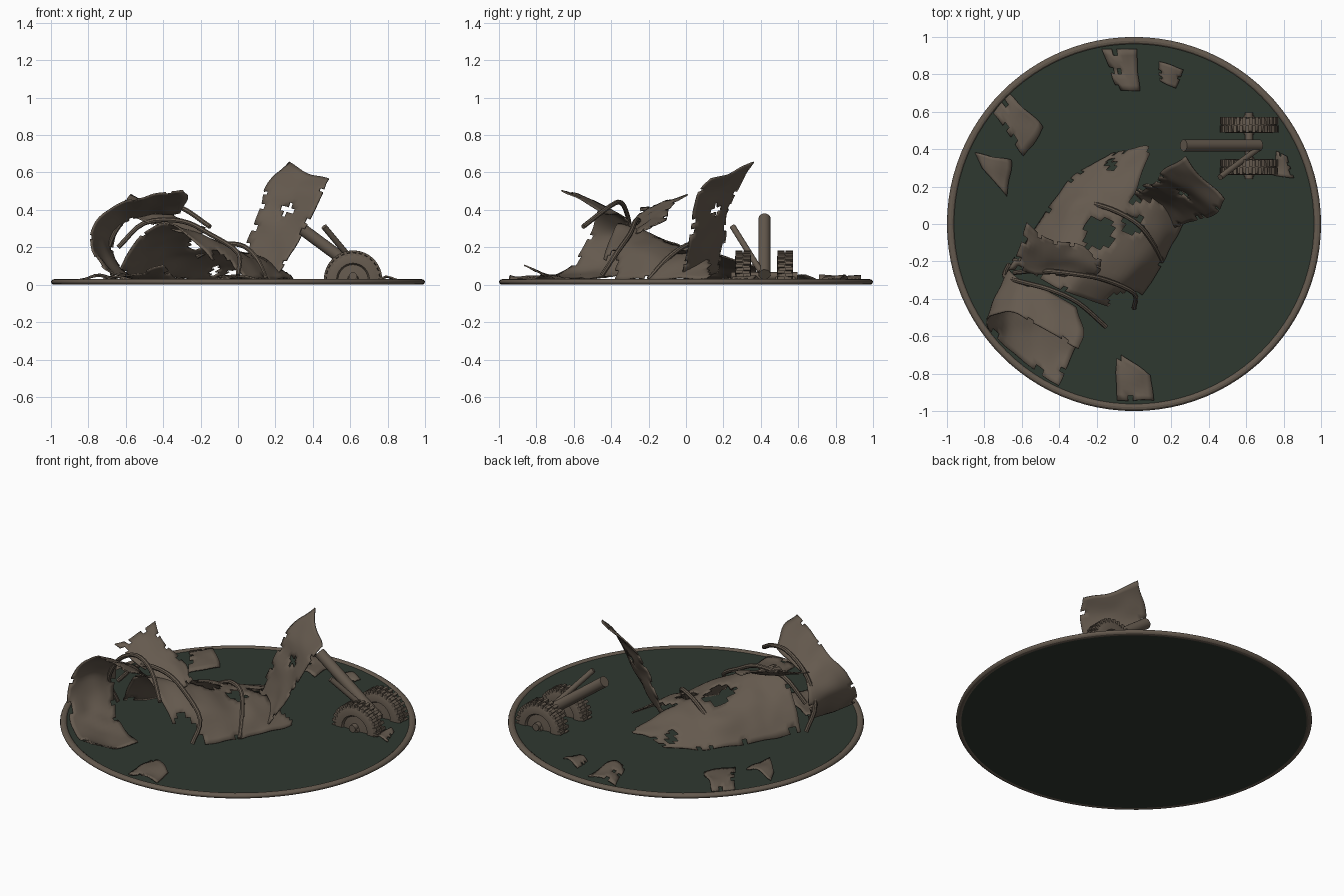
import bpy, bmesh, math, random
from mathutils import Vector, Matrix, noise

cube = bpy.data.objects.get("Cube")
if cube:
    bpy.data.objects.remove(cube, do_unlink=True)
random.seed(4)


def material(name, rgb):
    m = bpy.data.materials.new(name)
    m.use_nodes = True
    m.diffuse_color = (*rgb, 1)
    b = m.node_tree.nodes["Principled BSDF"]
    b.inputs["Base Color"].default_value = (*rgb, 1)
    b.inputs["Roughness"].default_value = 0.9
    return m


BROWN = material("weathered brown", (0.13, 0.102, 0.077))
GREEN = material("dark green", (0.028, 0.04, 0.03))


def finish(name, bm, mat, angle=40):
    mesh = bpy.data.meshes.new(name)
    bm.to_mesh(mesh)
    bm.free()
    ob = bpy.data.objects.new(name, mesh)
    bpy.context.collection.objects.link(ob)
    mesh.materials.append(mat)
    bpy.ops.object.select_all(action="DESELECT")
    ob.select_set(True)
    bpy.context.view_layer.objects.active = ob
    bpy.ops.object.shade_smooth_by_angle(angle=math.radians(angle))
    return ob


def smooth_path(pts, n):
    """Resample points along a Catmull-Rom curve."""
    p = [Vector(q) for q in pts]
    p = [2 * p[0] - p[1]] + p + [2 * p[-1] - p[-2]]
    out = []
    for i in range(n + 1):
        t = i / n * (len(p) - 3)
        k = min(int(t), len(p) - 4)
        t -= k
        a, b, c, d = p[k:k + 4]
        out.append((2 * b + (c - a) * t + (2 * a - 5 * b + 4 * c - d) * t ** 2
                    + (3 * b - a - 3 * c + d) * t ** 3) / 2)
    return out


def sheet(name, rows, nu, nv, gone=lambda c: False, tear=0.15, dent=0.012):
    """Torn metal skin lofted through rows of points."""
    cols = [smooth_path(r, nv) for r in rows]
    grid = list(zip(*[smooth_path(c, nu) for c in zip(*cols)]))
    bm = bmesh.new()
    vs = [[bm.verts.new(p + dent * noise.noise_vector(p * 9)) for p in r] for r in grid]
    doomed = []
    for i in range(nu):
        for j in range(nv):
            f = bm.faces.new((vs[i][j], vs[i][j + 1], vs[i + 1][j + 1], vs[i + 1][j]))
            edge = i in (0, nu - 1) or j in (0, nv - 1)
            if gone(f.calc_center_median()) or (edge and random.random() < tear):
                doomed.append(f)
    bmesh.ops.delete(bm, geom=doomed, context="FACES")
    for v in bm.verts:
        v.co.z = max(v.co.z, 0.024)
    ob = finish(name, bm, BROWN, 60)
    mod = ob.modifiers.new("thickness", "SOLIDIFY")
    mod.thickness = 0.008
    mod.offset = 0
    return ob


def tube(name, pts, radius, n=20, sides=8):
    """Bent or straight tube along a path."""
    path = smooth_path(pts, n)
    bm = bmesh.new()
    rings = []
    for i, p in enumerate(path):
        way = path[min(i + 1, n)] - path[max(i - 1, 0)]
        side = way.cross(Vector((0.3, 0.9, 0.1))).normalized()
        up = side.cross(way).normalized()
        rings.append([bm.verts.new(p + radius * (side * math.cos(a) + up * math.sin(a)))
                      for a in [math.tau * k / sides for k in range(sides)]])
    for a, b in zip(rings, rings[1:]):
        for k in range(sides):
            m = (k + 1) % sides
            bm.faces.new((a[k], a[m], b[m], b[k]))
    bm.faces.new(rings[0])
    bm.faces.new(rings[-1])
    bmesh.ops.recalc_face_normals(bm, faces=bm.faces)
    return finish(name, bm, BROWN)


# Round base and its rim
bm = bmesh.new()
bmesh.ops.create_cone(bm, cap_ends=True, segments=96, radius1=0.975, radius2=0.975,
                      depth=0.02, matrix=Matrix.Translation((0, 0, 0.012)))
finish("base_disc", bm, GREEN)
bpy.ops.mesh.primitive_torus_add(major_segments=96, minor_segments=12,
                                 major_radius=0.98, minor_radius=0.02, location=(0, 0, 0.015))
rim = bpy.context.object
rim.name = "base_rim"
rim.scale.z = 0.75
rim.data.materials.append(BROWN)
bpy.ops.object.shade_smooth_by_angle()


# Collapsed hull: an arch sinking toward the back
def hull_gone(c):
    window = abs(c.x + 0.19) < 0.075 and abs(c.y + 0.05) < 0.075
    small = abs(c.x + 0.01) < 0.05 and abs(c.y - 0.0) < 0.045
    pit = (c.xy - Vector((-0.12, 0.32))).length < 0.025
    torn_back = c.x > 0.03 + 0.4 * (c.y - 0.25) and c.y > 0.12
    torn_front = c.x > -0.13 and c.y < -0.37
    return window or small or pit or torn_back or torn_front


sheet("hull_arch", [
    [(-.12, .38, .03), (0, .4, .08), (.1, .41, .08), (.24, .28, .08), (.31, .14, .03)],
    [(-.3, .27, .03), (-.17, .22, .12), (0, .16, .16), (.14, .07, .14), (.26, .0, .03)],
    [(-.42, .13, .03), (-.3, .08, .16), (-.12, -.01, .2), (.06, -.1, .15), (.19, -.14, .03)],
    [(-.55, -.06, .03), (-.42, -.13, .2), (-.25, -.2, .27), (-.06, -.28, .2), (.06, -.36, .03)],
    [(-.65, -.2, .05), (-.52, -.28, .26), (-.37, -.36, .32), (-.2, -.42, .2), (-.08, -.48, .03)],
], 32, 28, hull_gone)

# Open nose section, curling from floor to roof
sheet("nose_shell", [
    [(-.41, -.87, .11), (-.55, -.77, .05), (-.72, -.62, .09), (-.79, -.52, .27),
     (-.68, -.47, .41), (-.5, -.55, .47), (-.29, -.67, .51)],
    [(-.34, -.73, .04), (-.5, -.62, .03), (-.67, -.47, .08), (-.74, -.4, .25),
     (-.64, -.39, .38), (-.48, -.46, .43), (-.27, -.58, .46)],
    [(-.28, -.58, .03), (-.44, -.49, .03), (-.61, -.34, .07), (-.67, -.25, .2),
     (-.6, -.3, .33), (-.46, -.36, .37), (-.3, -.45, .38)],
], 12, 40, tear=0.08)

# Skin peeled up from the hull
sheet("peeled_flap", [
    [(-.57, 0, .48), (-.61, -.12, .44), (-.67, -.24, .4)],
    [(-.45, -.08, .42), (-.45, -.18, .38), (-.47, -.27, .34)],
    [(-.32, -.1, .36), (-.32, -.2, .33), (-.33, -.28, .28)],
    [(-.17, -.19, .3), (-.18, -.25, .28), (-.22, -.29, .26)],
], 18, 12, dent=0.02)

# Tall upright panel with a square window
sheet("upright_panel", [
    [(0, .17, .07), (.1, .06, .03), (.2, -.02, .04)],
    [(.04, .2, .2), (.17, .11, .17), (.27, 0, .15)],
    [(.11, .22, .38), (.25, .15, .36), (.37, .03, .32)],
    [(.15, .28, .52), (.3, .19, .51), (.44, .06, .47)],
    [(.28, .36, .65), (.36, .25, .6), (.49, .13, .56)],
], 24, 14, lambda c: abs(c.x - 0.265) < 0.032 and abs(c.z - 0.4) < 0.027, tear=0.2)

# Bent frame ribs
ribs = {
    "front_rib": [(-.67, -.22, .05), (-.69, -.28, .2), (-.6, -.31, .36),
                  (-.45, -.35, .44), (-.3, -.42, .41), (-.15, -.55, .31)],
    "middle_rib": [(-.64, -.26, .2), (-.5, -.25, .33), (-.3, -.27, .34),
                   (-.15, -.3, .27), (0, -.37, .17), (0, -.45, .05)],
    "rear_rib": [(-.22, .11, .15), (-.1, .07, .21), (.02, 0, .21), (.1, -.1, .14), (.15, -.2, .03)],
}
for name, pts in ribs.items():
    tube(name, pts, 0.013)


# Half-buried wheels with tread blocks
def wheel(name, y):
    bm = bmesh.new()
    half = [(0.0, .052), (.025, .052), (.03, .035), (.08, .03), (.088, .043),
            (.125, .043), (.142, .034), (.146, .015)]
    profile = half + [(r, -w) for r, w in reversed(half)]
    verts = [bm.verts.new((r, w, 0)) for r, w in profile]
    edges = [bm.edges.new(pair) for pair in zip(verts, verts[1:])]
    bmesh.ops.spin(bm, geom=verts + edges, axis=(0, 1, 0), cent=(0, 0, 0),
                   angle=math.tau, steps=40)
    bmesh.ops.remove_doubles(bm, verts=bm.verts, dist=0.0002)
    for k in range(28):
        for s in (-1, 1):
            turn = Matrix.Rotation(math.tau * (k + s * 0.25) / 28, 4, "Y")
            bmesh.ops.create_cube(bm, size=1, matrix=turn @ Matrix.Translation((.143, s * .022, 0))
                                  @ Matrix.Diagonal((.026, .038, .018, 1)))
    bmesh.ops.recalc_face_normals(bm, faces=bm.faces)
    bmesh.ops.translate(bm, verts=bm.verts, vec=(0.615, y, 0.027))
    bmesh.ops.bisect_plane(bm, geom=bm.verts[:] + bm.edges[:] + bm.faces[:],
                           plane_co=(0, 0, 0.01), plane_no=(0, 0, 1), clear_inner=True)
    finish(name, bm, BROWN, 35)


wheel("inner_wheel", 0.305)
wheel("outer_wheel", 0.53)
tube("axle", [(.615, .24, .045), (.615, .595, .045)], 0.022, 1, 16)
tube("main_strut", [(.265, .42, .355), (.67, .42, .055)], 0.032, 1, 20)
tube("side_brace", [(.46, .25, .31), (.66, .4, .07)], 0.016, 1, 12)

# Scattered scraps on the ground: four corners each, in order around
scraps = [
    [(-.17, .93), (.01, .93), (.03, .71), (-.08, .71)],
    [(.13, .87), (.27, .83), (.22, .73), (.14, .77)],
    [(-.67, .69), (-.48, .52), (-.59, .36), (-.75, .59)],
    [(-.85, .38), (-.66, .34), (-.68, .15), (-.8, .29)],
    [(-.09, -.68), (.09, -.8), (.11, -.94), (-.09, -.94)],
    [(.76, .39), (.82, .36), (.85, .25), (.74, .27)],
]
for n, (a, b, c, d) in enumerate(scraps):
    def edge(p, q):
        mid = [(i + j) / 2 for i, j in zip(p, q)]
        return [(*p, .027), (*mid, .048), (*q, .03)]
    sheet(f"scrap_{n + 1}", [edge(a, b), edge(d, c)], 7, 7,
          lambda p: n in (0, 4) and (p.xy - Vector((-.07, .83 if n == 0 else -.83))).length < .018,
          tear=0.1, dent=0.015)
